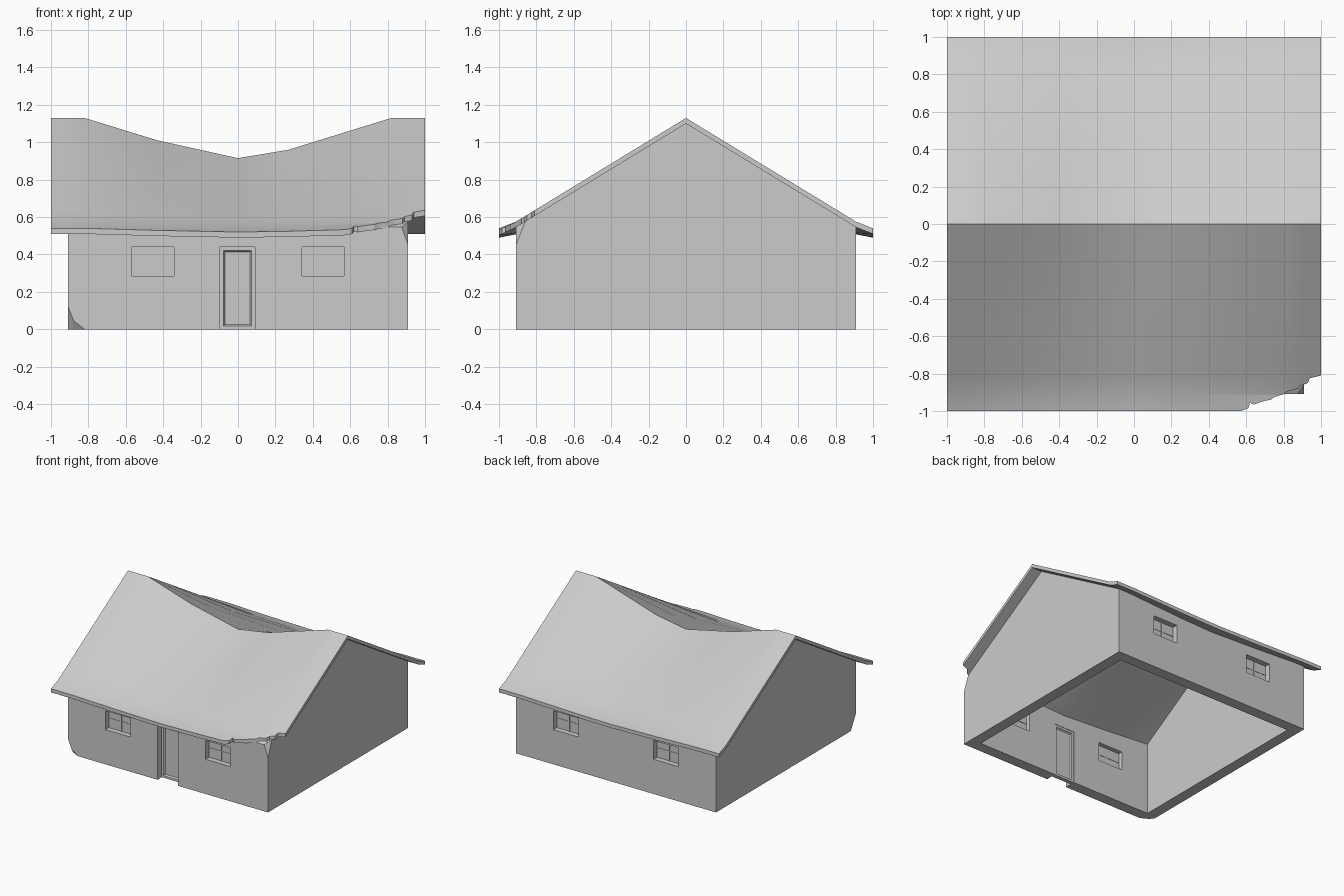
import bpy, bmesh

if "Cube" in bpy.data.objects:
    bpy.data.objects.remove(bpy.data.objects["Cube"])

W, T = 0.91, 0.09                       # wall half size and thickness
XS = [-1, -.91, -.82, -.43, 0, .27, .82, .91, 1]
RIDGE = [1.13, 1.13, 1.13, 1.01, .915, .96, 1.13, 1.13, 1.13]
YS = [-1, -.91, -.82, -.55, -.28, 0, .28, .55, .82, .91, 1]


def roof_z(x, y):
    """Top of the roof: gable slope with kicked eaves and a sagging middle."""
    y = abs(y)
    base = 1.13 - .555 * y / .91 if y <= .91 else .575 - .035 * (y - .91) / .09
    sag = (1.13 - RIDGE[XS.index(x)]) / .215
    return base - sag * (.02 + .195 * (1 - y))


def finish(name, bm):
    bmesh.ops.recalc_face_normals(bm, faces=bm.faces)
    me = bpy.data.meshes.new(name)
    bm.to_mesh(me)
    bm.free()
    ob = bpy.data.objects.new(name, me)
    bpy.context.collection.objects.link(ob)
    return ob


def thick_grid(name, xs, ys, top, bottom):
    bm = bmesh.new()
    g = [[bm.verts.new((x, y, top(x, y))) for y in ys] for x in xs]
    h = [[bm.verts.new((x, y, bottom(x, y))) for y in ys] for x in xs]
    nx, ny = len(xs) - 1, len(ys) - 1
    for i in range(nx):
        for j in range(ny):
            for s in (g, h):
                bm.faces.new((s[i][j], s[i+1][j], s[i+1][j+1], s[i][j+1]))
    for j in (0, ny):
        for i in range(nx):
            bm.faces.new((g[i][j], g[i+1][j], h[i+1][j], h[i][j]))
    for i in (0, nx):
        for j in range(ny):
            bm.faces.new((g[i][j], g[i][j+1], h[i][j+1], h[i][j]))
    return finish(name, bm)


def box_bm(lo, hi):
    bm = bmesh.new()
    bmesh.ops.create_cube(bm, size=1)
    for v in bm.verts:
        v.co = [lo[k] if v.co[k] < 0 else hi[k] for k in range(3)]
    return bm


def box(name, lo, hi):
    return finish(name, box_bm(lo, hi))


def prism(name, pts, z0, z1):
    bm = bmesh.new()
    f = bm.faces.new([bm.verts.new((x, y, z0)) for x, y in pts])
    r = bmesh.ops.extrude_face_region(bm, geom=[f], use_keep_orig=True)
    for v in r['geom']:
        if isinstance(v, bmesh.types.BMVert):
            v.co.z = z1
    return finish(name, bm)


def chip(corner, size, o=.1):
    """Tetrahedron that knocks off a box corner; size points inward."""
    sg = [1 if s > 0 else -1 for s in size]
    start = [c - g * o for c, g in zip(corner, sg)]
    bm = bmesh.new()
    vs = [bm.verts.new(start)]
    for k in range(3):
        p = list(start)
        reach = size[k] * (1 + sum(o / abs(size[j]) for j in range(3) if j != k))
        p[k] = corner[k] + reach
        vs.append(bm.verts.new(p))
    for k in range(4):
        bm.faces.new([v for n, v in enumerate(vs) if n != k])
    return finish('chip_cutter', bm)


def cut(ob, cutter):
    m = ob.modifiers.new('cut', 'BOOLEAN')
    m.operation, m.solver, m.object = 'DIFFERENCE', 'EXACT', cutter
    bpy.context.view_layer.objects.active = ob
    bpy.ops.object.modifier_apply(modifier=m.name)
    bpy.data.objects.remove(cutter, do_unlink=True)


# Sagging roof with broken front right eave
roof = thick_grid('roof', XS, YS, roof_z, lambda x, y: roof_z(x, y) - .03)
cut(roof, prism('break_cutter', [
    (.57, -1.2), (.57, -1), (.61, -.985), (.62, -.955), (.64, -.965), (.70, -.945),
    (.73, -.94), (.75, -.925), (.80, -.91), (.82, -.895), (.88, -.88), (.89, -.865),
    (.93, -.85), (.94, -.825), (1, -.81), (1.2, -.81), (1.2, -1.2)], .2, .9))
roof.select_set(True)
bpy.context.view_layer.objects.active = roof
bpy.ops.object.shade_smooth_by_angle(angle=.45)
roof.select_set(False)

# Hollow walls, their tops following the underside of the roof
walls = thick_grid('walls', XS[1:-1], YS[1:-1],
                   lambda x, y: roof_z(x, y) - .028, lambda x, y: 0)
i = W - T - .001
cut(walls, box('room_cutter', (-i, -i, -1), (i, i, 2)))

# Window openings with panes and crossed glazing bars, front and back
for side in (-1, 1):
    x0, x1, z0, z1 = .455 * side - .113, .455 * side + .113, .285, .44
    cut(walls, box('window_cutter', (x0, -1.2, z0), (x1, 1.2, z1)))
    for y, face in ((-.86, 'front'), (.86, 'back')):
        tag = f"{face}_{'left' if side < 0 else 'right'}"
        xm, zm = (x0 + x1) / 2, (z0 + z1) / 2
        box('window_pane_' + tag, (x0, y - .005, z0), (x1, y + .005, z1))
        box('window_mullion_' + tag, (xm - .004, y - .009, z0), (xm + .004, y + .009, z1))
        box('window_bar_' + tag, (x0, y - .008, zm - .004), (x1, y + .008, zm + .004))

# Doorway and door with sunken panels on both sides
cut(walls, box('door_cutter', (-.095, -1.2, -.2), (.09, -.7, .44)))
bm = box_bm((-.095, -.855, 0), (.09, -.822, .44))
bm.normal_update()
faces = [f for f in bm.faces if abs(f.normal.y) > .9]
bmesh.ops.inset_individual(bm, faces=faces, thickness=.025)
bmesh.ops.inset_individual(bm, faces=faces, thickness=.012, depth=-.012)
finish('door', bm)

# Crumbled wall corners
cut(walls, chip((W, -W, .575), (-.045, .05, -.125)))
cut(walls, chip((-W, -W, 0), (.09, .05, .07)))
cut(walls, chip((-W, -W, 0), (.05, .07, .125)))
